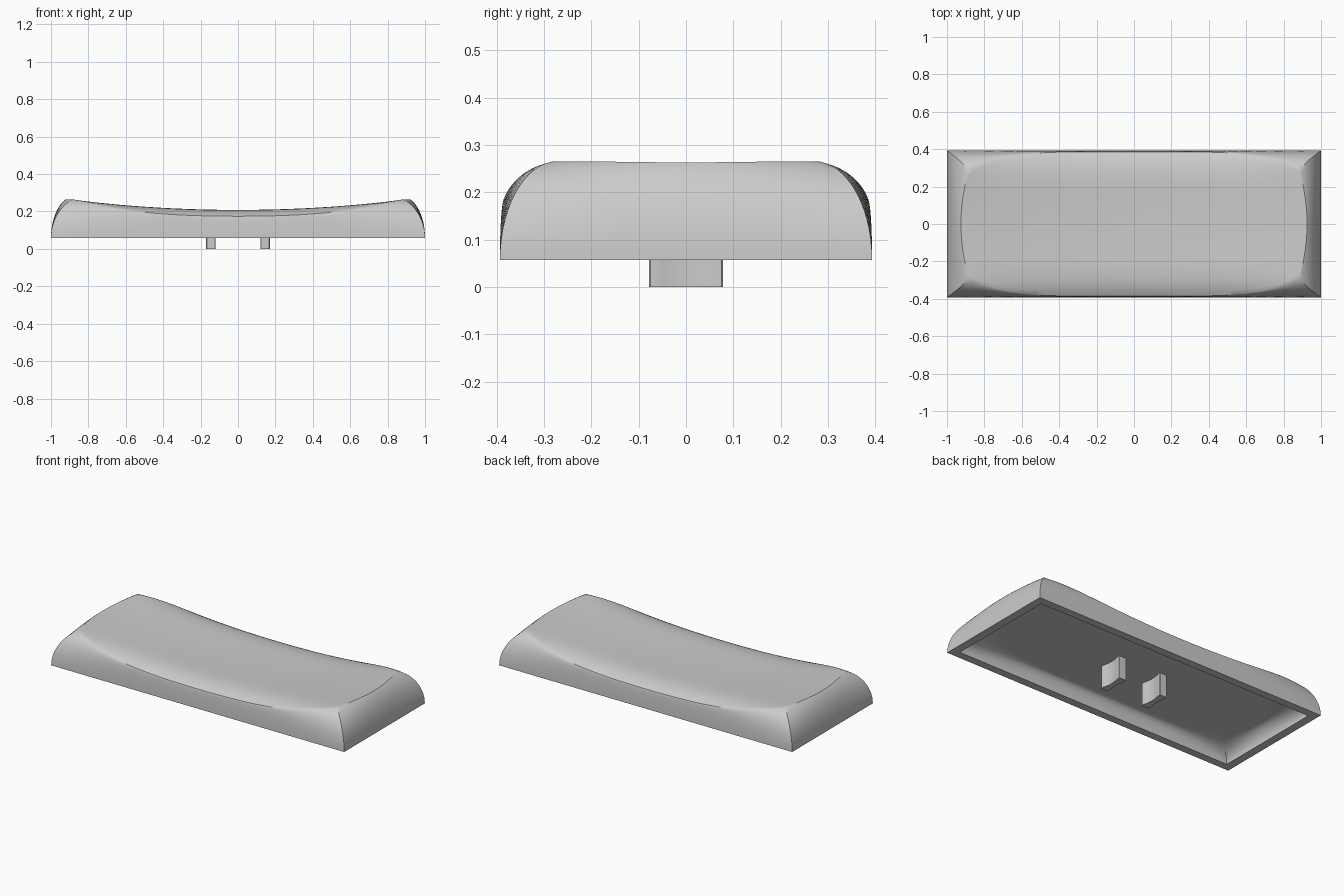
import bpy, bmesh
from math import sin, cos, sqrt, pi, radians

cube = bpy.data.objects.get("Cube")
if cube:
    bpy.data.objects.remove(cube, do_unlink=True)

grey = bpy.data.materials.new("light_grey")
grey.use_nodes = True
grey.diffuse_color = (0.6, 0.6, 0.6, 1)
grey.node_tree.nodes["Principled BSDF"].inputs["Base Color"].default_value = (0.6, 0.6, 0.6, 1)

BASE_Z = 0.057
NX, NY, NT = 64, 32, 14


def top_height(x, y):
    """Dished both ways, rolled off towards the middle of the long edges."""
    k = min(abs(x) / 0.92, 1)
    r = abs(y) / 0.385
    return 0.205 + 0.058 * k ** 2 + 0.015 * r ** 2 - 0.045 * r ** 6 * (1 - 0.9 * k ** 6)


def lean(v, arc):
    """Inward travel of a circular-arc wall at the relative height v."""
    return (1 - sqrt(max(0, 1 - (v * sin(arc)) ** 2))) / (1 - cos(arc))


def make_surface(half, corner, bulge, arc_x, arc_y, height):
    """Point on a lofted shell: t=0 is the base rectangle, t=1 the bowed rim."""
    def point(s, u, t):
        x = s * (corner[0] + bulge[0] * (1 - u * u))
        y = u * (corner[1] + bulge[1] * (1 - abs(s) ** 5))
        z = height(x, y)
        v = sin(t * arc_y) / sin(arc_y)
        bx, by = half[0] * s, half[1] * u
        return (bx + (x - bx) * lean(v, arc_x),
                by + (y - by) * lean(v, arc_y),
                BASE_Z + (z - BASE_Z) * v)
    return point


def patch(bm, fn, nu, nv):
    rows = [[bm.verts.new(fn(i / nu, j / nv)) for i in range(nu + 1)] for j in range(nv + 1)]
    for a, b in zip(rows, rows[1:]):
        for i in range(nu):
            bm.faces.new((a[i], a[i + 1], b[i + 1], b[i]))


def border(bm, fn, nt):
    """Four patches running round the rectangle; fn takes s, u, t."""
    for e in (-1, 1):
        patch(bm, lambda p, t: fn(2 * p - 1, e, t), NX, nt)
        patch(bm, lambda p, t: fn(e, 2 * p - 1, t), NY, nt)


def finish(bm, name):
    bmesh.ops.remove_doubles(bm, verts=bm.verts, dist=1e-5)
    bmesh.ops.recalc_face_normals(bm, faces=bm.faces)
    mesh = bpy.data.meshes.new(name)
    bm.to_mesh(mesh)
    bm.free()
    mesh.materials.append(grey)
    obj = bpy.data.objects.new(name, mesh)
    bpy.context.collection.objects.link(obj)
    bpy.ops.object.select_all(action='DESELECT')
    obj.select_set(True)
    bpy.context.view_layer.objects.active = obj
    bpy.ops.object.shade_smooth_by_angle(angle=radians(30))


# Cap: outer shell, hollow underside and the flat lip joining them
outer = make_surface((1, 0.393), (0.885, 0.283), (0.04, 0.103),
                     radians(65), radians(84), top_height)
inner = make_surface((0.95, 0.345), (0.8, 0.21), (0.08, 0.09),
                     pi / 2, pi / 2, lambda x, y: 0.138)


def lip(s, u, t):
    return tuple(a + (b - a) * t for a, b in zip(outer(s, u, 0), inner(s, u, 0)))


cap = bmesh.new()
for surface in (outer, inner):
    patch(cap, lambda p, q: surface(2 * p - 1, 2 * q - 1, 1), NX, NY)
    border(cap, surface, NT)
border(cap, lip, 1)
finish(cap, "cap_shell")


# Two mounting legs with hollowed broad faces
def leg(name, cx):
    bm = bmesh.new()
    n = 12
    side = [(0.022, -0.078), (0.025, -0.075), (0.025, -0.06)]
    for i in range(1, n):
        k = 2 * i / n - 1
        side.append((0.025 - 0.009 * (1 - k * k), 0.06 * k))
    side += [(x, -y) for x, y in reversed(side[:3])]
    outline = side + [(-x, -y) for x, y in side]
    face = bm.faces.new([bm.verts.new((cx + x, y, 0)) for x, y in outline])
    ext = bmesh.ops.extrude_face_region(bm, geom=[face])
    top = [g for g in ext["geom"] if isinstance(g, bmesh.types.BMVert)]
    bmesh.ops.translate(bm, verts=top, vec=(0, 0, 0.145))
    finish(bm, name)


leg("left_leg", 0.145)
leg("right_leg", -0.145)
